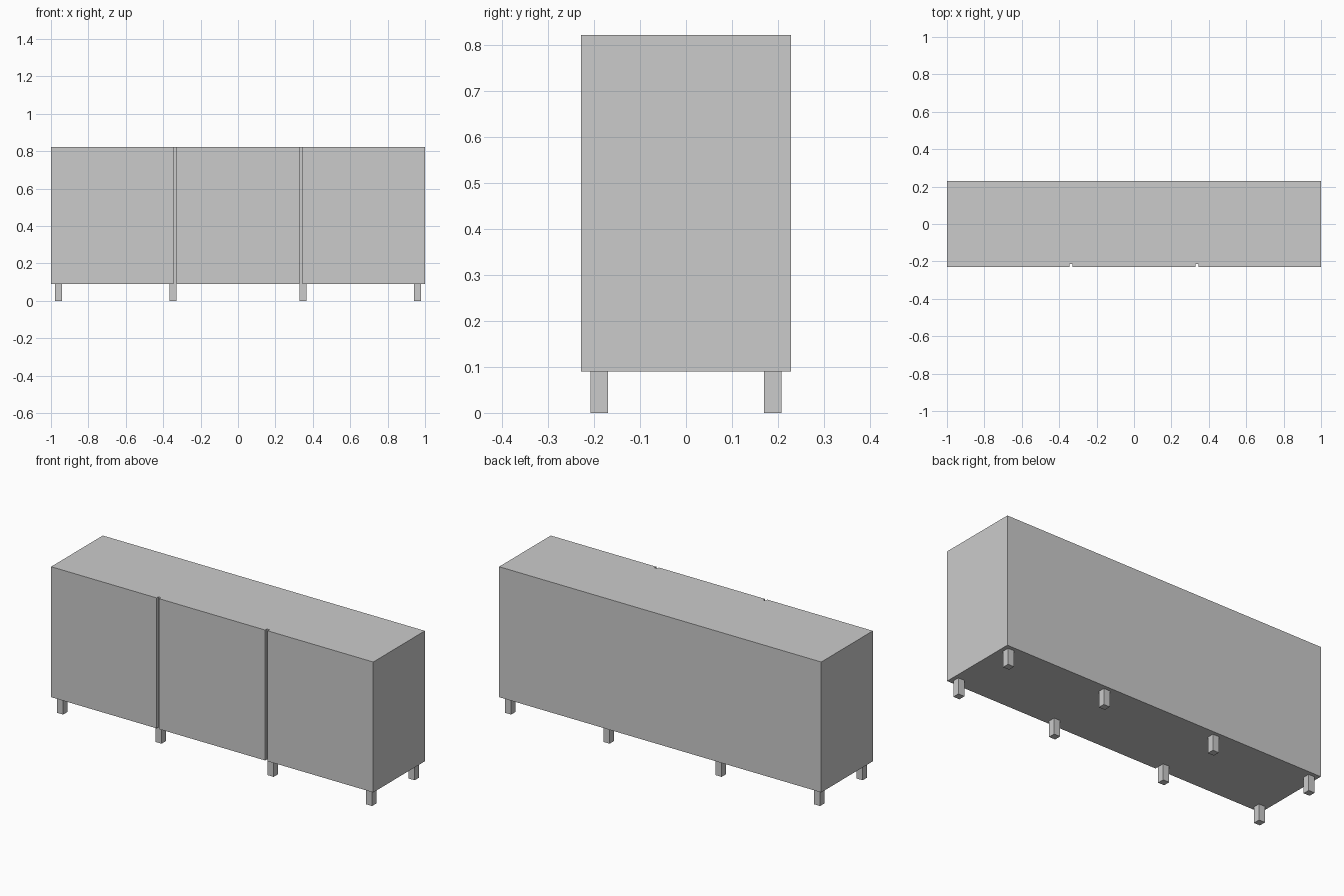
import bpy
import bmesh

if "Cube" in bpy.data.objects:
    bpy.data.objects.remove(bpy.data.objects["Cube"])

HALF_W, HALF_D = 1.0, 0.229
LEG_H, TOP = 0.09, 0.822
GROOVE_X, GROOVE_W, GROOVE_D = 0.337, 0.016, 0.016


def prism(name, outline, z0, z1):
    """Extrude a closed xy outline from z0 up to z1."""
    bm = bmesh.new()
    face = bm.faces.new([bm.verts.new((x, y, z0)) for x, y in outline])
    ext = bmesh.ops.extrude_face_region(bm, geom=[face])
    verts = [v for v in ext["geom"] if isinstance(v, bmesh.types.BMVert)]
    bmesh.ops.translate(bm, verts=verts, vec=(0, 0, z1 - z0))
    bmesh.ops.recalc_face_normals(bm, faces=bm.faces)
    mesh = bpy.data.meshes.new(name)
    bm.to_mesh(mesh)
    bm.free()
    obj = bpy.data.objects.new(name, mesh)
    bpy.context.collection.objects.link(obj)
    return obj


# Cabinet body: plan outline with two vertical grooves dividing the front
front, inner = -HALF_D, -HALF_D + GROOVE_D
outline = [(-HALF_W, front)]
for gx in (-GROOVE_X, GROOVE_X):
    a, b = gx - GROOVE_W / 2, gx + GROOVE_W / 2
    outline += [(a, front), (a, inner), (b, inner), (b, front)]
outline += [(HALF_W, front), (HALF_W, HALF_D), (-HALF_W, HALF_D)]
prism("cabinet_body", outline, LEG_H, TOP)

# Two rows of four square legs
r = 0.019
for row, y in (("front", -0.189), ("back", 0.189)):
    for i, x in enumerate((-0.959, -0.348, 0.348, 0.959), 1):
        square = [(x - r, y - r), (x + r, y - r), (x + r, y + r), (x - r, y + r)]
        prism(f"{row}_leg_{i}", square, 0, LEG_H)
